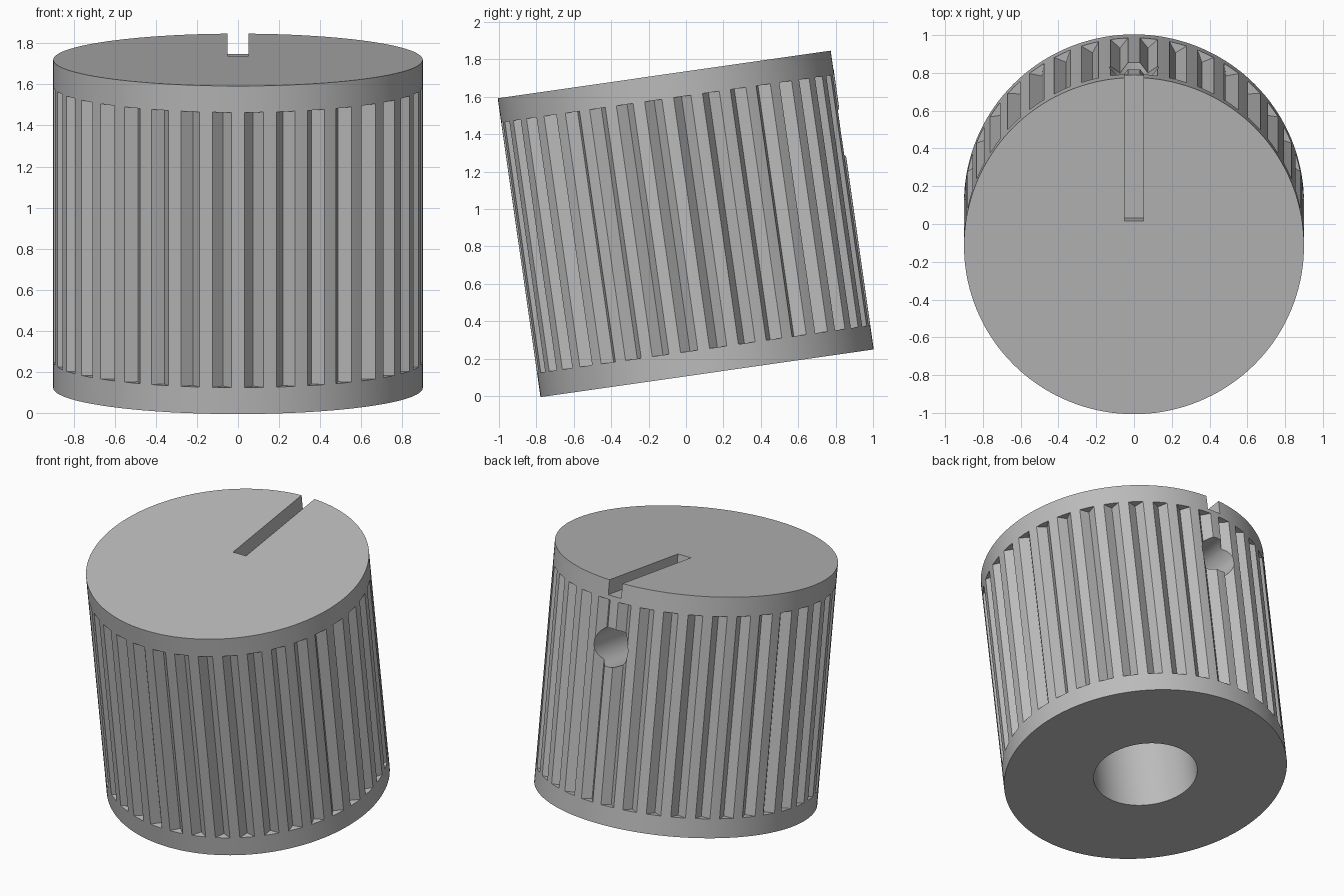
import bpy, bmesh
from math import sin, cos, pi, radians
from mathutils import Matrix, Vector

if "Cube" in bpy.data.objects:
    bpy.data.objects.remove(bpy.data.objects["Cube"], do_unlink=True)

RADIUS, HEIGHT, CHAMFER = 0.9, 1.614, 0.04
TILT = radians(8.15)
TEETH = 36

grey = bpy.data.materials.new("mid grey")
grey.use_nodes = True
colour = (0.5, 0.5, 0.5, 1)
grey.diffuse_color = colour
grey.node_tree.nodes["Principled BSDF"].inputs["Base Color"].default_value = colour


def make_object(name, bm):
    bmesh.ops.recalc_face_normals(bm, faces=bm.faces)
    mesh = bpy.data.meshes.new(name)
    bm.to_mesh(mesh)
    bm.free()
    mesh.materials.append(grey)
    obj = bpy.data.objects.new(name, mesh)
    bpy.context.collection.objects.link(obj)
    return obj


def prism(bm, outline, z0, z1):
    """Close an outline into a solid between two heights."""
    low = [bm.verts.new((x, y, z0)) for x, y in outline]
    high = [bm.verts.new((x, y, z1)) for x, y in outline]
    bm.faces.new(low[::-1])
    bm.faces.new(high)
    for i in range(len(outline)):
        j = (i + 1) % len(outline)
        bm.faces.new((low[i], low[j], high[j], high[i]))


def circle(radius, count):
    return [(radius * cos(2 * pi * i / count), radius * sin(2 * pi * i / count))
            for i in range(count)]


# Knob body: chamfered cylinder
bm = bmesh.new()
prism(bm, circle(RADIUS, 144), 0, HEIGHT)
rims = [e for e in bm.edges if abs(e.verts[0].co.z - e.verts[1].co.z) < 1e-4]
bmesh.ops.bevel(bm, geom=rims, offset=CHAMFER, segments=1, affect='EDGES')
knob = make_object("knob", bm)

# Grip grooves: V-shaped prisms around the side
bm = bmesh.new()
for i in range(TEETH):
    a = 2 * pi * (i + 0.5) / TEETH
    out, side = Vector((cos(a), sin(a))), Vector((-sin(a), cos(a)))
    tip = out * 0.849
    prism(bm, [tip, tip + out * 0.09 - side * 0.085, tip + out * 0.09 + side * 0.085],
          0.13, HEIGHT - 0.13)
grooves = make_object("groove_cutter", bm)

# Pointer slot from near the centre to the back rim
bm = bmesh.new()
prism(bm, [(-0.05, 0.134), (0.05, 0.134), (0.05, 1.1), (-0.05, 1.1)],
      HEIGHT - 0.1, HEIGHT + 0.1)
slot = make_object("slot_cutter", bm)

# Shaft bore from below
bm = bmesh.new()
prism(bm, circle(0.33, 72), -0.1, 1.36)
bore = make_object("bore_cutter", bm)

# Set screw hole from the back into the bore
bm = bmesh.new()
prism(bm, circle(0.13, 48), 0.1, 1.1)
bm.transform(Matrix.Translation((0, 0, 1.172)) @ Matrix.Rotation(-pi / 2, 4, 'X'))
screw_hole = make_object("screw_hole_cutter", bm)

# Cut everything out of the knob
bpy.ops.object.select_all(action='DESELECT')
bpy.context.view_layer.objects.active = knob
knob.select_set(True)
for cutter in (grooves, slot, bore, screw_hole):
    mod = knob.modifiers.new(cutter.name, 'BOOLEAN')
    mod.operation = 'DIFFERENCE'
    mod.solver = 'EXACT'
    mod.object = cutter
    bpy.ops.object.modifier_apply(modifier=mod.name)
    bpy.data.objects.remove(cutter, do_unlink=True)
bpy.ops.object.shade_smooth_by_angle(angle=radians(25))

# Lean the knob so its lower front edge rests on the floor
knob.rotation_euler.x = TILT
knob.location = (0, 0.113, (RADIUS - CHAMFER) * sin(TILT))
